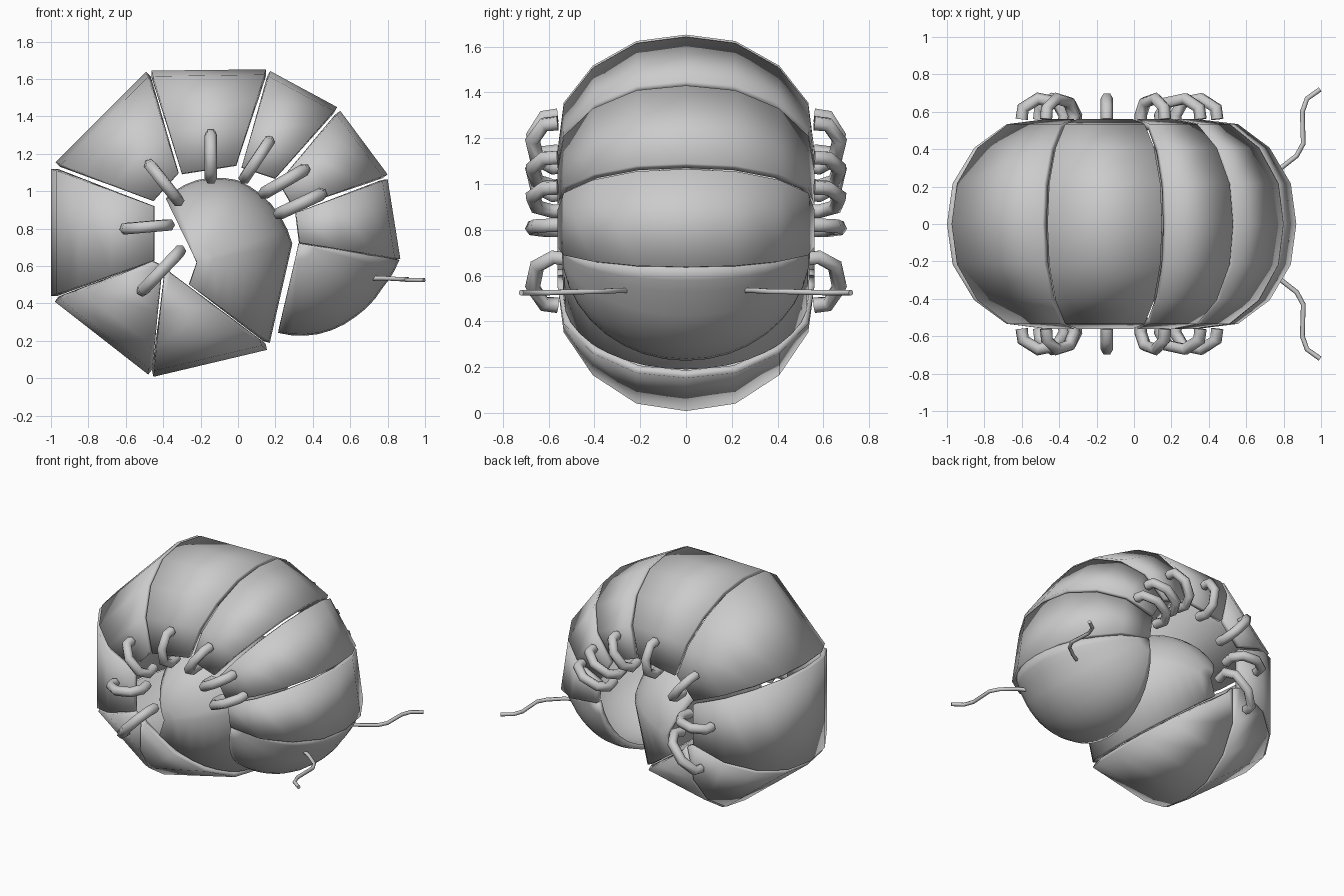
import bpy, bmesh
from math import sin, cos, radians, pi

if "Cube" in bpy.data.objects:
    bpy.data.objects.remove(bpy.data.objects["Cube"])

# Half cross-section of an armour plate: (sideways, outward) fractions
HALF = [(1, 0), (.95, .42), (.725, .735), (.385, .945)]
ARCH = [(-s, o) for s, o in HALF] + [(0, 1)] + HALF[::-1]
ROUND = [(-cos(k * pi / 18), sin(k * pi / 18)) for k in range(19)]


def shell(name, rings, profile, thick=.035):
    """Loft arches given as (outer xz, inner xz, half width) and thicken inward."""
    bm = bmesh.new()
    grid = []
    for (ox, oz), (ix, iz), w in rings:
        grid.append([bm.verts.new((ix + (ox - ix) * o, s * w, iz + (oz - iz) * o))
                     for s, o in profile])
    for a, b in zip(grid, grid[1:]):
        for j in range(len(profile) - 1):
            bm.faces.new((a[j], b[j], b[j + 1], a[j + 1]))
    bmesh.ops.remove_doubles(bm, verts=bm.verts, dist=.0005)
    me = bpy.data.meshes.new(name)
    bm.to_mesh(me)
    bm.free()
    ob = bpy.data.objects.new(name, me)
    bpy.context.collection.objects.link(ob)
    mod = ob.modifiers.new("thickness", 'SOLIDIFY')
    mod.thickness = thick
    mod.offset = -1
    bpy.ops.object.select_all(action='DESELECT')
    ob.select_set(True)
    bpy.context.view_layer.objects.active = ob
    bpy.ops.object.shade_smooth_by_angle(angle=radians(32))
    return ob


def fan(pivot, keys, w, steps=12):
    """Arches swung around a pivot; keys are (angle, radius) pairs."""
    out = []
    for i in range(steps + 1):
        t = i / steps * (len(keys) - 1)
        k = min(int(t), len(keys) - 2)
        f = t - k
        a = radians(keys[k][0] * (1 - f) + keys[k + 1][0] * f)
        r = keys[k][1] * (1 - f) + keys[k + 1][1] * f
        out.append(((pivot[0] + r * cos(a), pivot[1] + r * sin(a)), pivot, w))
    return out


def tube(name, paths, radius):
    """Six-sided tubes mirrored to both sides of the body."""
    cu = bpy.data.curves.new(name, 'CURVE')
    cu.dimensions = '3D'
    cu.bevel_depth = radius
    cu.bevel_resolution = 1
    cu.use_fill_caps = True
    for side in (-1, 1):
        for path in paths:
            sp = cu.splines.new('POLY')
            sp.points.add(len(path) - 1)
            for p, (x, y, z) in zip(sp.points, path):
                p.co = (x, y * side, z, 1)
    ob = bpy.data.objects.new(name, cu)
    bpy.context.collection.objects.link(ob)


# Back plates, from the tail round to the head: outer and inner corners
plates = [
    ((.155, .152), (-.36, .56), (-.452, .008), (-.39, .60)),
    ((-.48, .02), (-.405, .60), (-.98, .41), (-.46, .625)),
    ((-1, .44), (-.45, .63), (-1, 1.12), (-.45, .92)),
    ((-.975, 1.155), (-.455, .95), (-.492, 1.64), (-.32, 1.10)),
    ((-.463, 1.645), (-.30, 1.095), (.15, 1.652), (-.01, 1.14)),
    ((.172, 1.643), (.02, 1.13), (.53, 1.45), (.20, 1.07)),
    ((.547, 1.43), (.22, 1.05), (.80, 1.09), (.30, .91)),
    ((.80, 1.065), (.31, .885), (.868, .638), (.33, .725)),
]
for n, (o1, i1, o2, i2) in enumerate(plates, 1):
    shell(f"back_plate_{n}", [(o1, i1, .562), (o2, i2, .562)], ARCH)

# Tail plate, curled up inside the ring
tail = fan((-.22, .62), [(116, .38), (90, .44), (64, .49), (38, .505), (11, .52)], .54)
tail.append(((.17, .19), (-.26, .50), .535))
shell("tail_plate", tail, ROUND)

# Head dome
shell("head", fan((.325, .722), [(-9.5, .545), (-28, .508), (-52, .497), (-78, .497), (-103, .492)], .545), ROUND)

# Legs: inner and outer end of each hook in side view
legs = [((-.31, .68), (-.51, .47)), ((-.37, .82), (-.60, .80)),
        ((-.32, .95), (-.47, 1.14)), ((-.145, 1.07), (-.145, 1.30)),
        ((.035, 1.07), (.165, 1.265)), ((.14, .99), (.355, 1.115)),
        ((.22, .88), (.445, .985))]
HOOK = [(.06, .50), (0, .58), (.18, .65), (.62, .67), (.97, .62), (1, .56)]
tube("legs", [[(a[0] + (b[0] - a[0]) * f, y, a[1] + (b[1] - a[1]) * f) for f, y in HOOK]
              for a, b in legs], .034)

# Antennae
tube("antennae", [[(.70, .25, .535), (.78, .295, .535), (.87, .365, .53), (.905, .43, .53),
                   (.90, .60, .525), (.925, .67, .525), (.995, .72, .525)]], .013)
